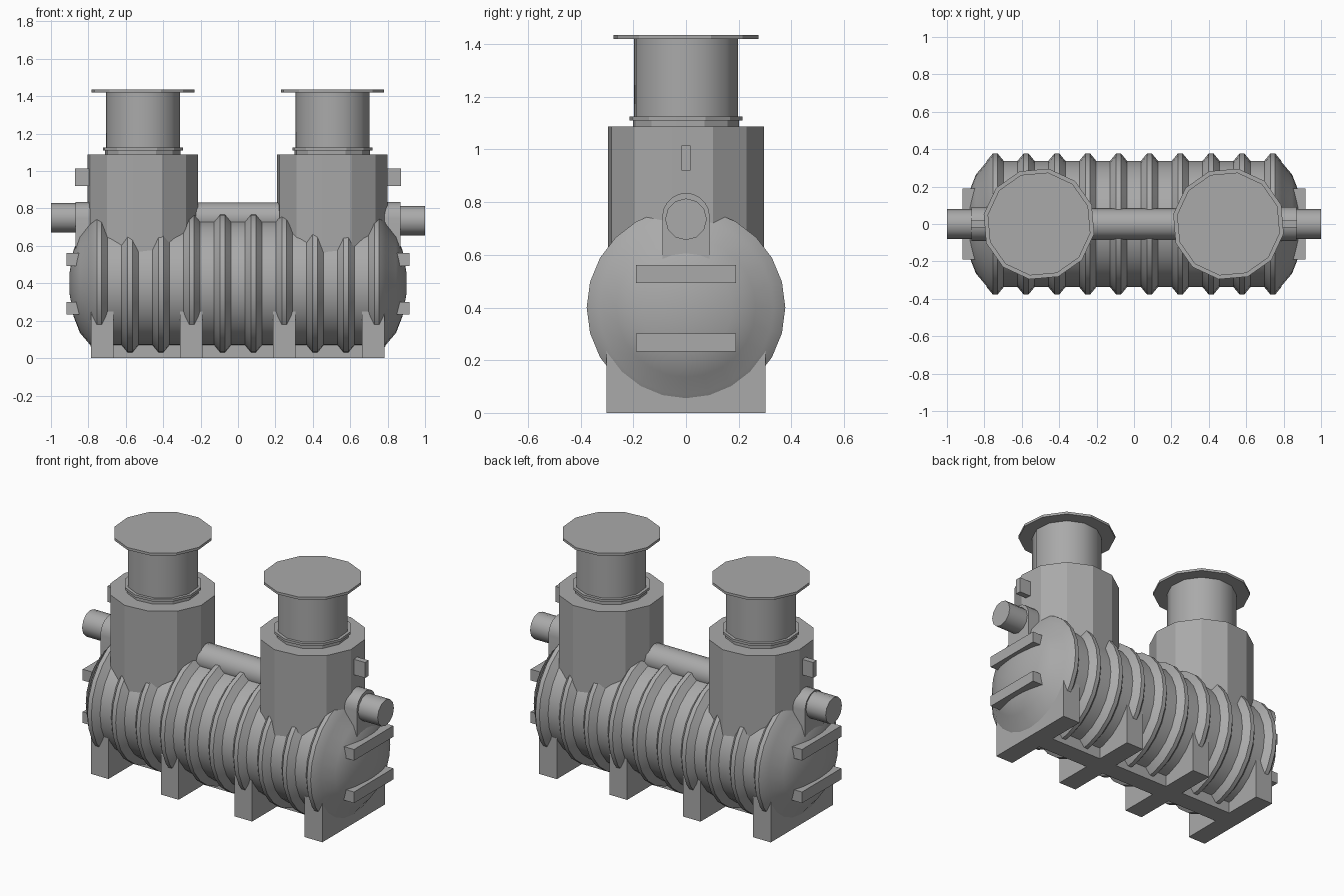
import bpy, bmesh, math
from mathutils import Matrix

if "Cube" in bpy.data.objects:
    bpy.data.objects.remove(bpy.data.objects["Cube"], do_unlink=True)

grey = bpy.data.materials.new("plastic_grey")
grey.use_nodes = True
COLOR = (0.40, 0.40, 0.40, 1)
grey.diffuse_color = COLOR
grey.node_tree.nodes["Principled BSDF"].inputs["Base Color"].default_value = COLOR


def finish(name, bm, smooth=None):
    bmesh.ops.recalc_face_normals(bm, faces=bm.faces)
    mesh = bpy.data.meshes.new(name)
    bm.to_mesh(mesh)
    bm.free()
    mesh.materials.append(grey)
    ob = bpy.data.objects.new(name, mesh)
    bpy.context.collection.objects.link(ob)
    if smooth:
        bpy.ops.object.select_all(action='DESELECT')
        ob.select_set(True)
        bpy.context.view_layer.objects.active = ob
        bpy.ops.object.shade_smooth_by_angle(angle=math.radians(smooth))
    return ob


def lathe(name, profile, sides, matrix, turn=0, smooth=None):
    """Revolve (height, radius) points about local z and cap the ends."""
    bm = bmesh.new()
    rings = []
    for h, r in profile:
        angles = [math.radians(turn) + math.tau * i / sides for i in range(sides)]
        rings.append([bm.verts.new((r * math.cos(a), r * math.sin(a), h)) for a in angles])
    for low, high in zip(rings, rings[1:]):
        for i in range(sides):
            j = (i + 1) % sides
            bm.faces.new((low[i], low[j], high[j], high[i]))
    bm.faces.new(rings[0])
    bm.faces.new(rings[-1])
    bm.transform(matrix)
    return finish(name, bm, smooth)


def box(name, x, y, z, taper=None):
    """Box from ranges; taper shrinks the z height of the outer end face."""
    bm = bmesh.new()
    bmesh.ops.create_cube(bm, size=1)
    for v in bm.verts:
        outer = v.co.x > 0
        v.co = [a + (b - a) * (c + 0.5) for (a, b), c in zip((x, y, z), v.co)]
        if taper and outer:
            mid = sum(z) / 2
            v.co.z = mid + (v.co.z - mid) * taper
    return finish(name, bm)


def along_x(z):
    return Matrix.Translation((0, 0, z)) @ Matrix.Rotation(math.pi / 2, 4, 'Y')


# Ribbed tank with domed ends
AXIS, BODY, RIB = 0.40, 0.338, 0.377
dome = [(0.79, 0.33), (0.845, 0.265), (0.88, 0.175), (0.90, 0.06)]
profile = [(-x, r) for x, r in reversed(dome)]
for i in range(10):
    c = -0.742 + i * 0.1649
    profile += [(c - 0.045, BODY), (c - 0.013, RIB), (c + 0.013, RIB), (c + 0.045, BODY)]
profile += dome
lathe("tank", profile, 24, along_x(AXIS), smooth=28)

# Feet and the keel joining them
for i, x in enumerate((-0.725, -0.25, 0.247, 0.722)):
    box(f"foot_{i + 1}", (x - 0.06, x + 0.06), (-0.302, 0.302), (0, 0.25))
box("keel", (-0.7, 0.7), (-0.06, 0.06), (0, 0.08))

# Access shafts with neck, ring and lid
for side, x in (("right", -0.508), ("left", 0.505)):
    place = Matrix.Translation((x, 0, 0))
    lathe(f"shaft_{side}", [(0.4, 0.3), (1.088, 0.3)], 12, place, -10)
    lathe(f"neck_{side}", [(1.08, 0.2), (1.425, 0.2)], 12, place, -10, 32)
    lathe(f"neck_base_{side}", [(1.08, 0.205), (1.112, 0.205)], 12, place, -10)
    lathe(f"neck_ring_{side}", [(1.11, 0.218), (1.125, 0.218)], 12, place, -10)
    lathe(f"lid_{side}", [(1.42, 0.279), (1.435, 0.279)], 12, place, -10)

# Pipes
lathe("link_pipe", [(-0.3, 0.083), (0.3, 0.083)], 12, along_x(0.75), smooth=32)
lathe("pipe_right", [(-1.0, 0.079), (-0.7, 0.079)], 12, along_x(0.75), smooth=32)
lathe("pipe_left", [(0.7, 0.079), (1.0, 0.079)], 12, along_x(0.735), smooth=32)

# Arched pipe housings, lifting tabs and end bars, mirrored on both ends
for side, s in (("right", -1), ("left", 1)):
    bm = bmesh.new()
    arch = [(0.09 * math.cos(math.pi * i / 10), 0.745 + 0.09 * math.sin(math.pi * i / 10))
            for i in range(11)]
    outline = [(0.09, 0.55)] + arch + [(-0.09, 0.55)]
    face = bm.faces.new([bm.verts.new((s * 0.7, y, z)) for y, z in outline])
    push = bmesh.ops.extrude_face_region(bm, geom=[face])
    for v in push["geom"]:
        if isinstance(v, bmesh.types.BMVert):
            v.co.x = s * 0.868
    finish(f"pipe_housing_{side}", bm, 30)
    box(f"lifting_tab_{side}", (s * 0.75, s * 0.872), (-0.0175, 0.0175), (0.92, 1.015))
    for name, z in (("upper", 0.527), ("lower", 0.267)):
        box(f"{name}_bar_{side}", (s * 0.80, s * 0.918), (-0.19, 0.19), (z - 0.034, z + 0.034))
